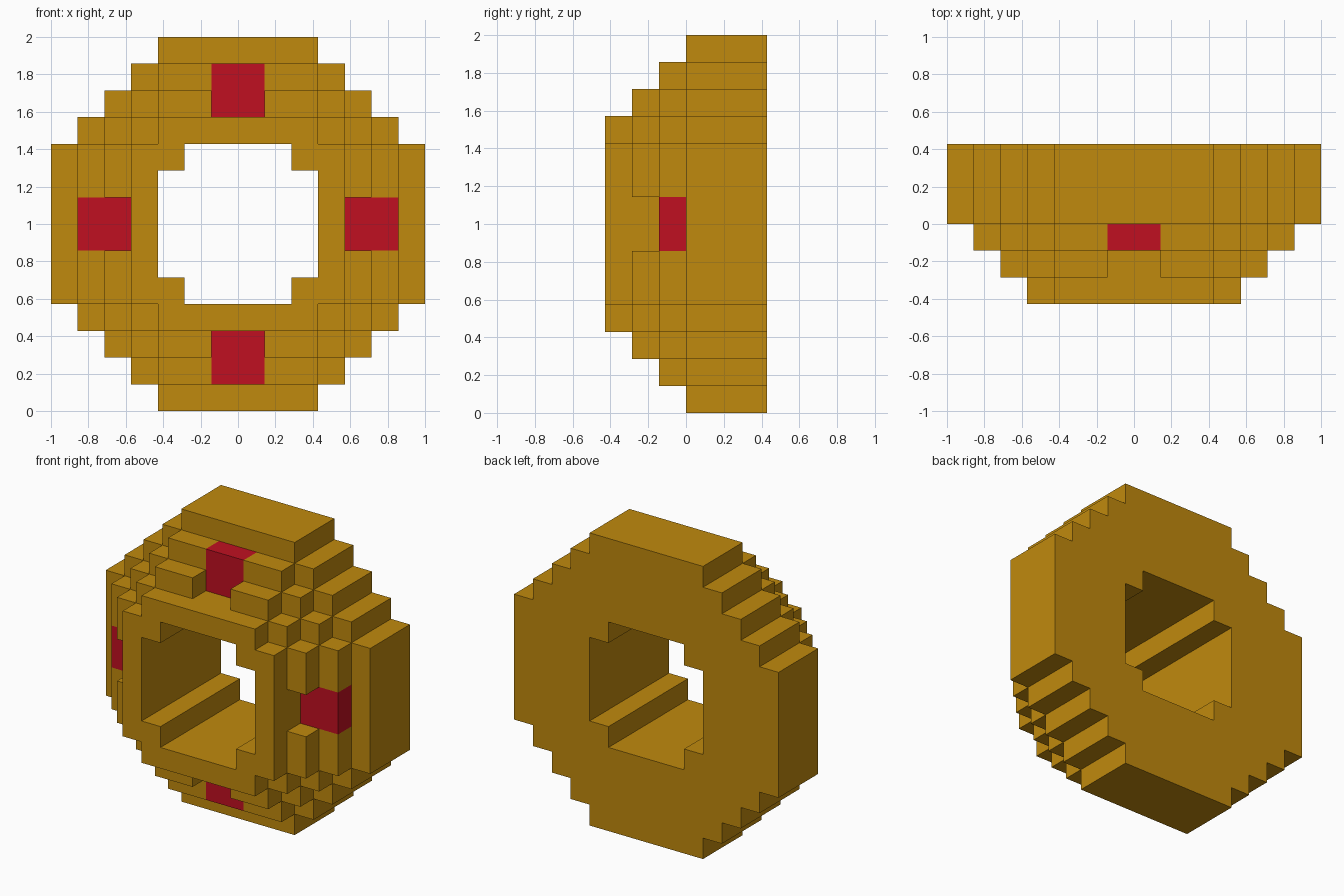
import bpy
import bmesh
import math
from mathutils import Vector

if "Cube" in bpy.data.objects:
    bpy.data.objects.remove(bpy.data.objects["Cube"], do_unlink=True)

U = 1 / 7            # edge of one block
CENTRE = (0, 0, 1)   # ring axis runs along y through this point


def material(name, colour):
    mat = bpy.data.materials.new(name)
    mat.use_nodes = True
    mat.diffuse_color = colour
    bsdf = next(n for n in mat.node_tree.nodes if n.type == 'BSDF_PRINCIPLED')
    bsdf.inputs["Base Color"].default_value = colour
    bsdf.inputs["Roughness"].default_value = 0.7
    return mat


gold = material("gold", (0.527, 0.252, 0.004, 1))
red = material("red", (0.527, 0.005, 0.015, 1))


def add_object(name, bm, mat):
    mesh = bpy.data.meshes.new(name)
    bm.to_mesh(mesh)
    bm.free()
    mesh.materials.append(mat)
    obj = bpy.data.objects.new(name, mesh)
    obj.location = CENTRE
    bpy.context.collection.objects.link(obj)
    return obj


def is_solid(i, j, k):
    """Whether the block with lower corner (i, j, k) belongs to the ring."""
    if not -3 <= j < 3:
        return False
    a, b = sorted((int(abs(i + 0.5)), int(abs(k + 0.5))))  # b is the larger
    # stepped outline, one block smaller on each layer towards the front
    size = 7 + min(j, 0)
    if b >= size or (a >= 3 and a + b >= size + 2):
        return False
    # stepped hole through the middle
    if b < 3 and not (a == 2 and b == 2):
        return False
    # lamp pockets, with a notch in the layer before them
    if a == 0 and ((j == -1 and b in (4, 5)) or (j == -2 and b == 4)):
        return False
    return True


def build_ring():
    """One quarter of the stepped ring, mirrored across x and z."""
    bm = bmesh.new()
    for i in range(7):
        for j in range(-3, 3):
            for k in range(7):
                if not is_solid(i, j, k):
                    continue
                for axis in range(3):
                    for side in (0, 1):
                        step = [0, 0, 0]
                        step[axis] = 2 * side - 1
                        if is_solid(i + step[0], j + step[1], k + step[2]):
                            continue
                        corners = []
                        for p, q in ((0, 0), (1, 0), (1, 1), (0, 1)):
                            c = [i, j, k]
                            c[axis] += side
                            c[(axis + 1) % 3] += p
                            c[(axis + 2) % 3] += q
                            corners.append(bm.verts.new(Vector(c) * U))
                        bm.faces.new(corners if side else corners[::-1])
    bmesh.ops.remove_doubles(bm, verts=bm.verts[:], dist=0.001)
    bmesh.ops.dissolve_limit(bm, angle_limit=math.radians(1),
                             verts=bm.verts[:], edges=bm.edges[:])
    ring = add_object("stepped_ring", bm, gold)
    mirror = ring.modifiers.new("mirror_quarters", 'MIRROR')
    mirror.use_axis = (True, False, True)
    mirror.use_clip = True
    mirror.merge_threshold = 0.001


def build_lamp(name, dx, dz):
    """Red block filling one pocket, two blocks wide and high."""
    bm = bmesh.new()
    bmesh.ops.create_cube(bm, size=1)
    bmesh.ops.scale(bm, vec=(2 * U, U, 2 * U), verts=bm.verts[:])
    bmesh.ops.translate(bm, vec=(5 * U * dx, -0.5 * U, 5 * U * dz),
                        verts=bm.verts[:])
    add_object(name, bm, red)


build_ring()
for name, dx, dz in (("top_lamp", 0, 1), ("bottom_lamp", 0, -1),
                     ("left_lamp", 1, 0), ("right_lamp", -1, 0)):
    build_lamp(name, dx, dz)
